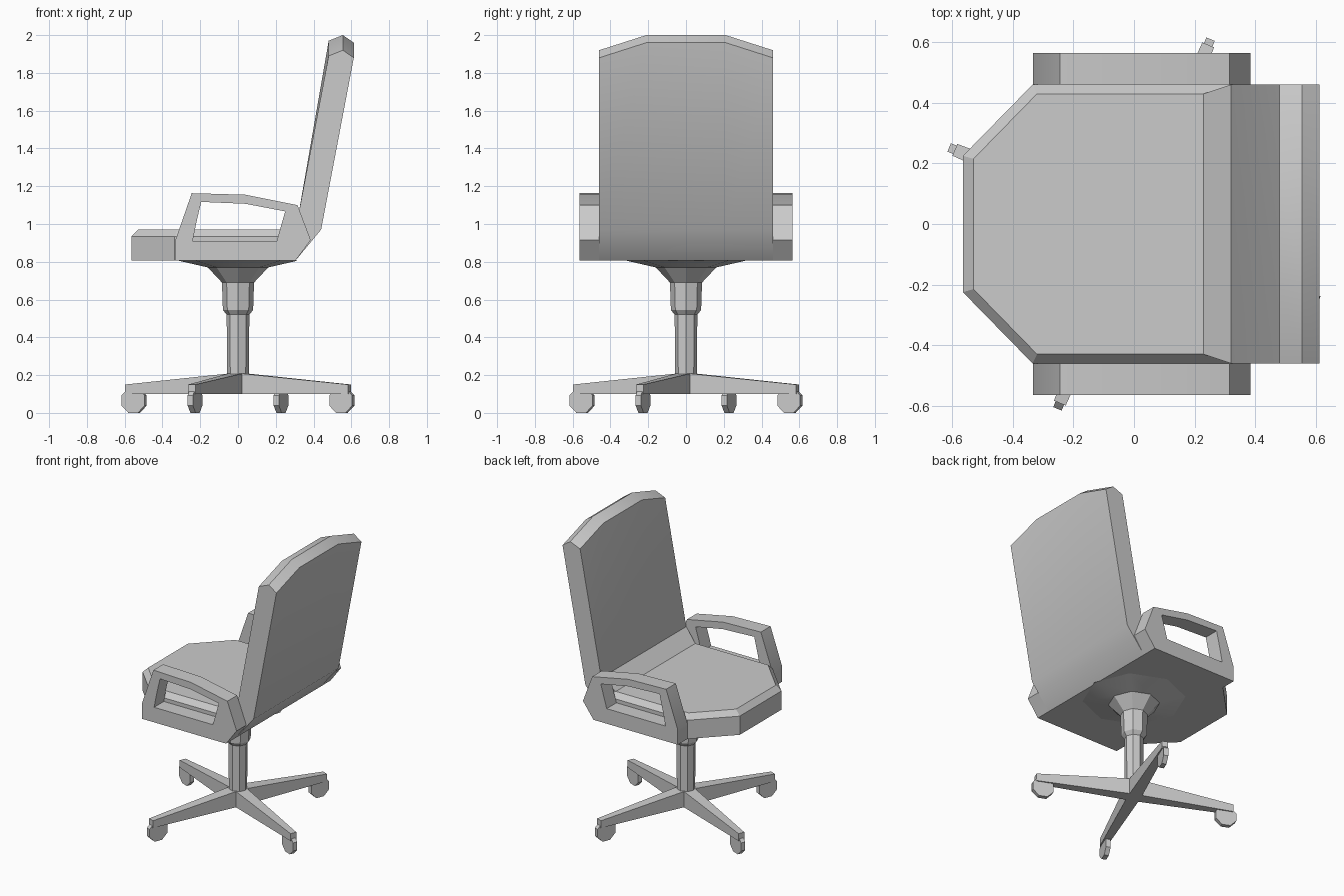
import bpy, bmesh, math
from mathutils import Matrix

if "Cube" in bpy.data.objects:
    bpy.data.objects.remove(bpy.data.objects["Cube"])


def finish(name, bm):
    bmesh.ops.recalc_face_normals(bm, faces=bm.faces[:])
    me = bpy.data.meshes.new(name)
    bm.to_mesh(me)
    bm.free()
    ob = bpy.data.objects.new(name, me)
    bpy.context.collection.objects.link(ob)
    bpy.ops.object.select_all(action='DESELECT')
    ob.select_set(True)
    bpy.context.view_layer.objects.active = ob
    bpy.ops.object.shade_smooth_by_angle(angle=math.radians(30))
    return ob


def loft(bm, rings, caps=True):
    """Join closed rings of points with quads."""
    vs = [[bm.verts.new(p) for p in r] for r in rings]
    n = len(vs[0])
    for a, b in zip(vs, vs[1:]):
        for i in range(n):
            j = (i + 1) % n
            bm.faces.new((a[i], a[j], b[j], b[i]))
    if caps:
        bm.faces.new(vs[0])
        bm.faces.new(vs[-1])
    return vs


# Seat cushion: clipped front corners, bevelled top, ramp up to the back
def outline(pts, z):
    half = [(x, y, z) for x, y in pts]
    return half + [(x, -y, z) for x, y, z in reversed(half)]


low = [(-0.565, 0.225), (-0.335, 0.46), (0.32, 0.46)]
top = [(-0.53, 0.215), (-0.32, 0.43), (0.23, 0.43)]
bm = bmesh.new()
bottom, mid = loft(bm, [outline([low[0], low[1], (0.305, 0.46)], 0.807), outline(low, 0.935)], False)
bm.faces.new(bottom)
up = [bm.verts.new(p) for p in outline(top, 0.97)]
for i in (0, 1, 3, 4, 5):
    if i == 3 or i != 2:
        j = (i + 1) % 6
        bm.faces.new((mid[i], mid[j], up[j], up[i]))
bm.faces.new(up)
ramp = [bm.verts.new((0.32, y, 1.05)) for y in (0.46, -0.46)]
bm.faces.new((up[2], up[3], ramp[1], ramp[0]))
bm.faces.new((up[2], ramp[0], mid[2]))
bm.faces.new((up[3], mid[3], ramp[1]))
bm.faces.new((mid[2], ramp[0], ramp[1], mid[3]))
finish("seat", bm)

# Backrest: side profile swept across y, with lowered top corners
bm = bmesh.new()
rings = []
for y, d in ((-0.46, 0.08), (-0.21, 0), (0.21, 0), (0.46, 0.08)):
    prof = [(0.305, 0.807), (0.44, 0.97), (0.613, 1.96 - d), (0.555, 2.0 - d),
            (0.48, 1.97 - d), (0.32, 1.05)]
    rings.append([(x, y, z) for x, z in prof])
loft(bm, rings)
finish("backrest", bm)

# Armrests: closed loop frame with an opening, one per side
outer = [(-0.333, 0.807), (-0.333, 0.91), (-0.245, 1.163), (0.04, 1.155),
         (0.315, 1.1), (0.385, 0.915), (0.305, 0.807)]
inner = [(-0.24, 0.91), (-0.22, 1.01), (-0.195, 1.117), (0.04, 1.107),
         (0.25, 1.067), (0.225, 0.98), (0.205, 0.91)]
for name, s in (("armrest_left", -1), ("armrest_right", 1)):
    bm = bmesh.new()
    rings = [[(x, s * y, z) for x, z in prof]
             for prof, y in ((outer, 0.46), (outer, 0.565), (inner, 0.565), (inner, 0.46), (outer, 0.46))]
    loft(bm, rings, False)
    bmesh.ops.remove_doubles(bm, verts=bm.verts[:], dist=1e-5)
    finish(name, bm)

# Pedestal: eight-sided dish, collar and column
bm = bmesh.new()
steps = [(0.32, 0.807), (0.16, 0.77), (0.085, 0.69), (0.08, 0.545),
         (0.06, 0.52), (0.057, 0.1)]
loft(bm, [[(r * math.cos(k * math.pi / 4), r * math.sin(k * math.pi / 4), z)
           for k in range(8)] for r, z in steps])
finish("pedestal", bm)

# Four tapered legs, each with an octagonal caster
for k in range(4):
    rot = Matrix.Rotation(math.radians(-22.5 + 90 * k), 4, 'Z')
    bm = bmesh.new()
    loft(bm, [[(r, -w, 0.1), (r, w, 0.1), (r, w, z), (r, -w, z)]
              for r, w, z in ((0.0, 0.042, 0.212), (0.64, 0.021, 0.15))])
    bm.transform(rot)
    finish(f"leg_{k + 1}", bm)
    bm = bmesh.new()
    ring = [(0.595 + 0.071 * math.cos(math.radians(22.5 + 45 * i)),
             0.0656 + 0.071 * math.sin(math.radians(22.5 + 45 * i))) for i in range(8)]
    loft(bm, [[(x, y, z) for x, z in ring] for y in (-0.015, 0.015)])
    bm.transform(rot)
    finish(f"caster_{k + 1}", bm)
